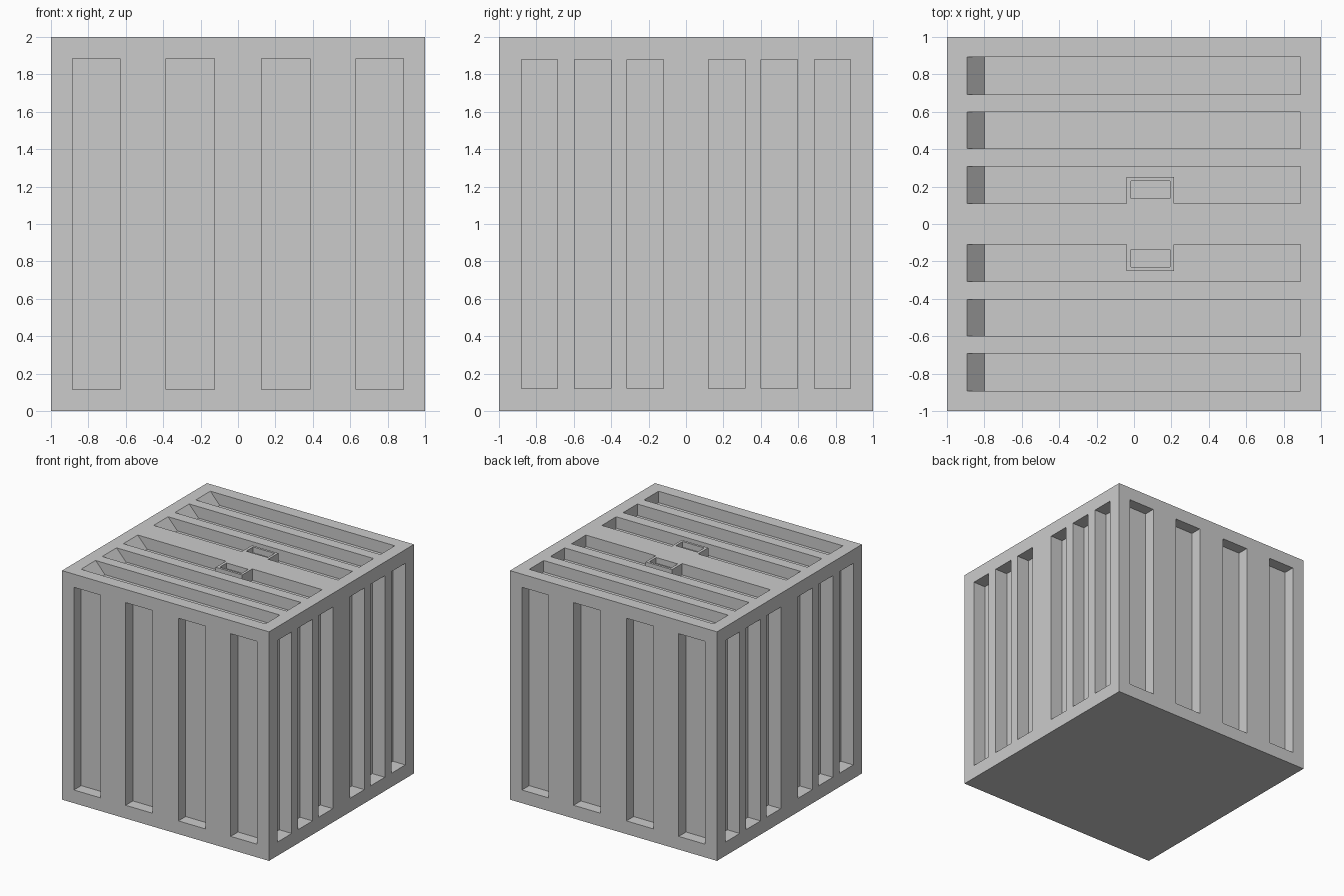
import bpy
import bmesh
from mathutils import Vector

old = bpy.data.objects.get("Cube")
if old:
    bpy.data.objects.remove(old, do_unlink=True)

OUT = 0.02          # how far cutters stick out of the surface

grey = bpy.data.materials.new("light_grey")
grey.use_nodes = True
grey.diffuse_color = (0.6, 0.6, 0.6, 1)
grey.node_tree.nodes["Principled BSDF"].inputs["Base Color"].default_value = (0.6, 0.6, 0.6, 1)


def make_object(name, bm):
    bmesh.ops.recalc_face_normals(bm, faces=bm.faces)
    mesh = bpy.data.meshes.new(name)
    bm.to_mesh(mesh)
    bm.free()
    mesh.materials.append(grey)
    obj = bpy.data.objects.new(name, mesh)
    bpy.context.collection.objects.link(obj)
    return obj


def loft(bm, ring_a, ring_b):
    """Closed solid between two outlines with equal point counts."""
    a = [bm.verts.new(p) for p in ring_a]
    b = [bm.verts.new(p) for p in ring_b]
    bm.faces.new(a)
    bm.faces.new(b)
    for i in range(len(a)):
        j = (i + 1) % len(a)
        bm.faces.new((a[i], a[j], b[j], b[i]))


def box(bm, lo, hi):
    corners = [(lo[0], lo[1]), (hi[0], lo[1]), (hi[0], hi[1]), (lo[0], hi[1])]
    loft(bm, [(x, y, lo[2]) for x, y in corners], [(x, y, hi[2]) for x, y in corners])


# Crate body
bm = bmesh.new()
box(bm, (-1, -1, 0), (1, 1, 2))
crate = make_object("crate_body", bm)

cuts = bmesh.new()

# Upright grooves in the front and back
for x0, x1 in ((-0.885, -0.63), (-0.385, -0.125), (0.125, 0.385), (0.63, 0.885)):
    box(cuts, (x0, -1 - OUT, 0.115), (x1, -0.9, 1.885))
    box(cuts, (x0, 0.9, 0.115), (x1, 1 + OUT, 1.885))

# Upright grooves in both sides, and long grooves in the top
for s in (-1, 1):
    for y0, y1 in ((0.12, 0.315), (0.4, 0.597), (0.687, 0.88)):
        lo, hi = sorted((s * y0, s * y1))
        box(cuts, (0.88, lo, 0.12), (1 + OUT, hi, 1.88))
        box(cuts, (-1 - OUT, lo, 0.12), (-0.88, hi, 1.88))

    for y0, y1 in ((0.11, 0.308), (0.403, 0.6), (0.692, 0.892)):
        start, end = -0.89, 0.89
        outline = [(start, y0), (end, y0), (end, y1), (start, y1)]
        if y0 < 0.2:    # leave a latch pad standing in the inner groove
            outline[1:1] = [(-0.04, y0), (-0.04, 0.25), (0.215, 0.25), (0.215, y0)]
        # the left end of each top groove slopes down to the groove floor
        top = [(x - OUT if x == start else x, s * y, 2 + OUT) for x, y in outline]
        floor = [(-0.8 if x == start else x, s * y, 1.9) for x, y in outline]
        loft(cuts, top, floor)

    # Recess in the latch pad
    lo, hi = sorted((s * 0.135, s * 0.23))
    box(cuts, (-0.015, lo, 1.95), (0.193, hi, 2 + OUT))

cutter = make_object("groove_cutter", cuts)
cutter.hide_render = True

# Cut all grooves at once, then discard the cutter
mod = crate.modifiers.new("grooves", "BOOLEAN")
mod.operation = "DIFFERENCE"
mod.solver = "EXACT"
mod.object = cutter
bpy.context.view_layer.objects.active = crate
bpy.ops.object.modifier_apply(modifier=mod.name)
bpy.data.objects.remove(cutter, do_unlink=True)
